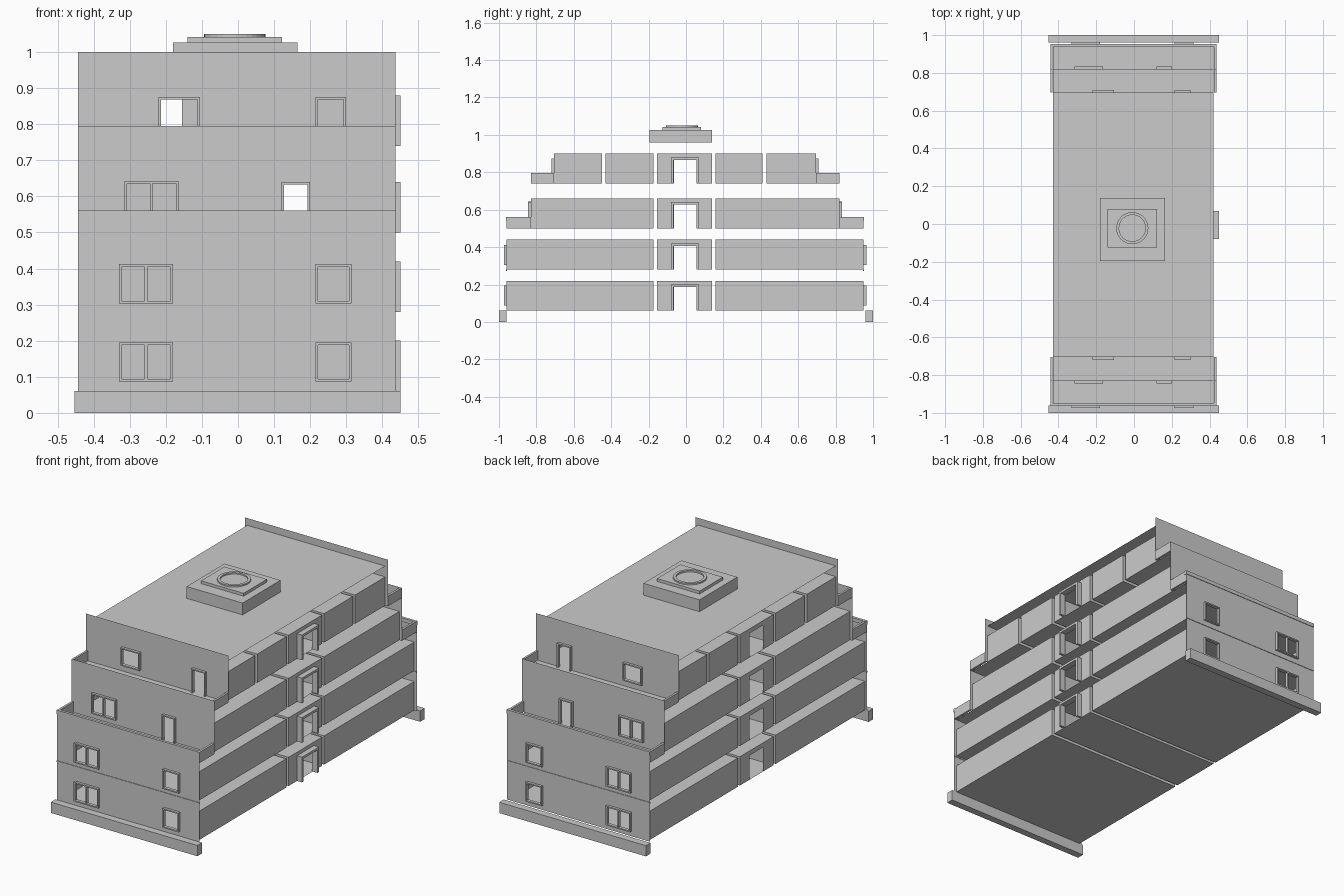
import bpy, bmesh
from mathutils import Matrix, Vector

if "Cube" in bpy.data.objects:
    bpy.data.objects.remove(bpy.data.objects["Cube"])

grey = bpy.data.materials.new("plain_grey")
grey.use_nodes = True
grey.diffuse_color = (0.6, 0.6, 0.6, 1)
grey.node_tree.nodes["Principled BSDF"].inputs["Base Color"].default_value = (0.6, 0.6, 0.6, 1)


def finish(bm, name):
    mesh = bpy.data.meshes.new(name)
    bm.to_mesh(mesh)
    bm.free()
    mesh.materials.append(grey)
    obj = bpy.data.objects.new(name, mesh)
    bpy.context.collection.objects.link(obj)
    return obj


def box(bm, x, y, z):
    """Add a box from three (low, high) ranges."""
    ranges = (x, y, z)
    centre = Vector([(a + b) / 2 for a, b in ranges])
    size = [abs(b - a) for a, b in ranges]
    bmesh.ops.create_cube(bm, size=1, matrix=Matrix.Translation(centre) @ Matrix.Diagonal(size + [1]))


def panel(bm, axis, pos, u, v, sign=1, holes=()):
    """Flat sheet across an axis, with rectangular holes left out of its grid."""
    us = sorted({*u, *[c for h in holes for c in h[:2] if u[0] < c < u[1]]})
    vs = sorted({*v, *[c for h in holes for c in h[2:] if v[0] < c < v[1]]})
    for a, b in zip(us, us[1:]):
        for c, d in zip(vs, vs[1:]):
            mu, mv = (a + b) / 2, (c + d) / 2
            if any(h[0] < mu < h[1] and h[2] < mv < h[3] for h in holes):
                continue
            corners = []
            for p, q in ((a, c), (b, c), (b, d), (a, d)):
                co = [p, q]
                co.insert(axis, pos)
                corners.append(bm.verts.new(co))
            if (sign < 0) != (axis == 1):
                corners.reverse()
            bm.faces.new(corners)


ROOM_X = (-0.43, 0.42)
WALL_X = (-0.443, 0.436)
SHIFT = -0.005
STOREY = 0.16
CORE_Y = (-0.155, 0.14)

# Each storey: floor height, end wall distance, end wall top,
# openings (x range, z range, mullion), sight line through inner walls
storeys = [
    (0.06, 0.955, 0.275, [(-0.33, -0.18, 0.087, 0.195, True), (0.215, 0.315, 0.087, 0.195, False)], []),
    (0.28, 0.955, 0.56, [(-0.33, -0.18, 0.303, 0.412, True), (0.215, 0.315, 0.303, 0.412, False)], []),
    (0.50, 0.825, 0.795, [(-0.315, -0.165, 0.53, 0.643, True), (0.12, 0.2, 0.50, 0.64, False)],
     [(0.125, 0.195, 0.505, 0.635)]),
    (0.74, 0.70, 1.0, [(-0.22, -0.105, 0.775, 0.875, False), (0.215, 0.3, 0.74, 0.875, False)],
     [(-0.215, -0.155, 0.78, 0.87)]),
]

for n, (z, reach, top, openings, sight) in enumerate(storeys, 1):
    zr = (z, z + STOREY)
    lo, hi = SHIFT - reach, SHIFT + reach

    # Room volumes, separated by narrow slots
    spans = [(lo, -0.175), (0.158, hi)]
    if n == 4:
        spans = [(lo, -0.45), (-0.43, -0.175), (0.158, 0.41), (0.43, hi)]
    rooms = bmesh.new()
    for span in spans:
        for i, s in ((0, -1), (1, 1)):
            panel(rooms, 0, ROOM_X[i], span, zr, s)
            panel(rooms, 2, zr[i], ROOM_X, span, s)
            if span[i] not in (lo, hi):
                panel(rooms, 1, span[i], ROOM_X, zr, s, sight)
    finish(rooms, f"rooms_{n}")

    # Stair core with a passage from side to side
    core = bmesh.new()
    passage = [(-0.065, 0.055, z, z + 0.135)]
    for i, s in ((0, -1), (1, 1)):
        panel(core, 0, ROOM_X[i], CORE_Y, zr, s, passage)
        panel(core, 1, CORE_Y[i], ROOM_X, zr, s, sight)
        panel(core, 2, zr[i], ROOM_X, CORE_Y, s)
    finish(core, f"stair_core_{n}")

    # Side entrance frame
    door = bmesh.new()
    depth = (0.415, 0.45)
    box(door, depth, (-0.08, -0.067), (z, z + 0.137))
    box(door, depth, (0.057, 0.07), (z, z + 0.137))
    box(door, depth, (-0.08, 0.07), (z + 0.127, z + 0.14))
    finish(door, f"side_door_frame_{n}")

    # End walls and their window frames
    for label, s, y in (("front", -1, lo), ("back", 1, hi)):
        wall = bmesh.new()
        base = 0.275 if n == 2 else z
        panel(wall, 1, y, WALL_X, (base, top), s, [o[:4] for o in openings])
        finish(wall, f"{label}_wall_{n}")
        frames = bmesh.new()
        t = 0.007
        yr = (y - 0.004 * s, y + 0.014 * s)
        for a, b, c, d, mullion in openings:
            box(frames, (a, a + t), yr, (c, d))
            box(frames, (b - t, b), yr, (c, d))
            box(frames, (a + t, b - t), yr, (d - t, d))
            if c > z:
                box(frames, (a + t, b - t), yr, (c, c + t))
            if mullion:
                m = (a + b) / 2
                box(frames, (m - t / 2, m + t / 2), yr, (c + t, d - t))
        finish(frames, f"{label}_window_frames_{n}")

# Terraces on the set-back storeys, with side parapets
for n, z, outer, inner, rim in ((3, 0.50, 0.955, 0.825, 0.56), (4, 0.74, 0.825, 0.70, 0.795)):
    for label, s in (("front", -1), ("back", 1)):
        terrace = bmesh.new()
        yr = sorted((SHIFT + s * outer, SHIFT + s * inner))
        panel(terrace, 2, z, ROOM_X, yr)
        for x in (WALL_X[0] + 0.006, WALL_X[1] - 0.006):
            box(terrace, (x - 0.006, x + 0.006), yr, (z, rim))
        finish(terrace, f"{label}_terrace_{n}")

# Plinths, storey joint and parapet cap at each end
for label, s in (("front", -1), ("back", 1)):
    plinth = bmesh.new()
    box(plinth, (-0.453, 0.45), (s, s * 0.96), (0, 0.06))
    finish(plinth, f"{label}_plinth")
    trim = bmesh.new()
    y = SHIFT + s * 0.955
    box(trim, WALL_X, (y - 0.003 * s, y + 0.003 * s), (0.272, 0.279))
    box(trim, (WALL_X[0], WALL_X[1] + 0.002), (y - 0.012 * s, y + 0.003 * s), (0.54, 0.561))
    finish(trim, f"{label}_wall_trim")

# Roof sheet
roof = bmesh.new()
panel(roof, 2, 0.96, ROOM_X, (SHIFT - 0.70, SHIFT + 0.70))
finish(roof, "roof")

# Roof hatch: box, raised slab and ring
hatch = bmesh.new()
box(hatch, (-0.18, 0.165), (-0.195, 0.138), (0.96, 1.026))
box(hatch, (-0.14, 0.122), (-0.125, 0.08), (1.026, 1.042))
finish(hatch, "roof_hatch")

ring = bmesh.new()
bands = []
for radius, height in ((0.085, 1.04), (0.085, 1.05), (0.07, 1.05), (0.07, 1.04)):
    bands.append(bmesh.ops.create_circle(
        ring, segments=32, radius=radius,
        matrix=Matrix.Translation((-0.009, -0.022, height)))["verts"])
for low, high in zip(bands, bands[1:]):
    for i in range(32):
        j = (i + 1) % 32
        ring.faces.new((low[i], low[j], high[j], high[i]))
bmesh.ops.recalc_face_normals(ring, faces=ring.faces[:])
finish(ring, "hatch_ring")
